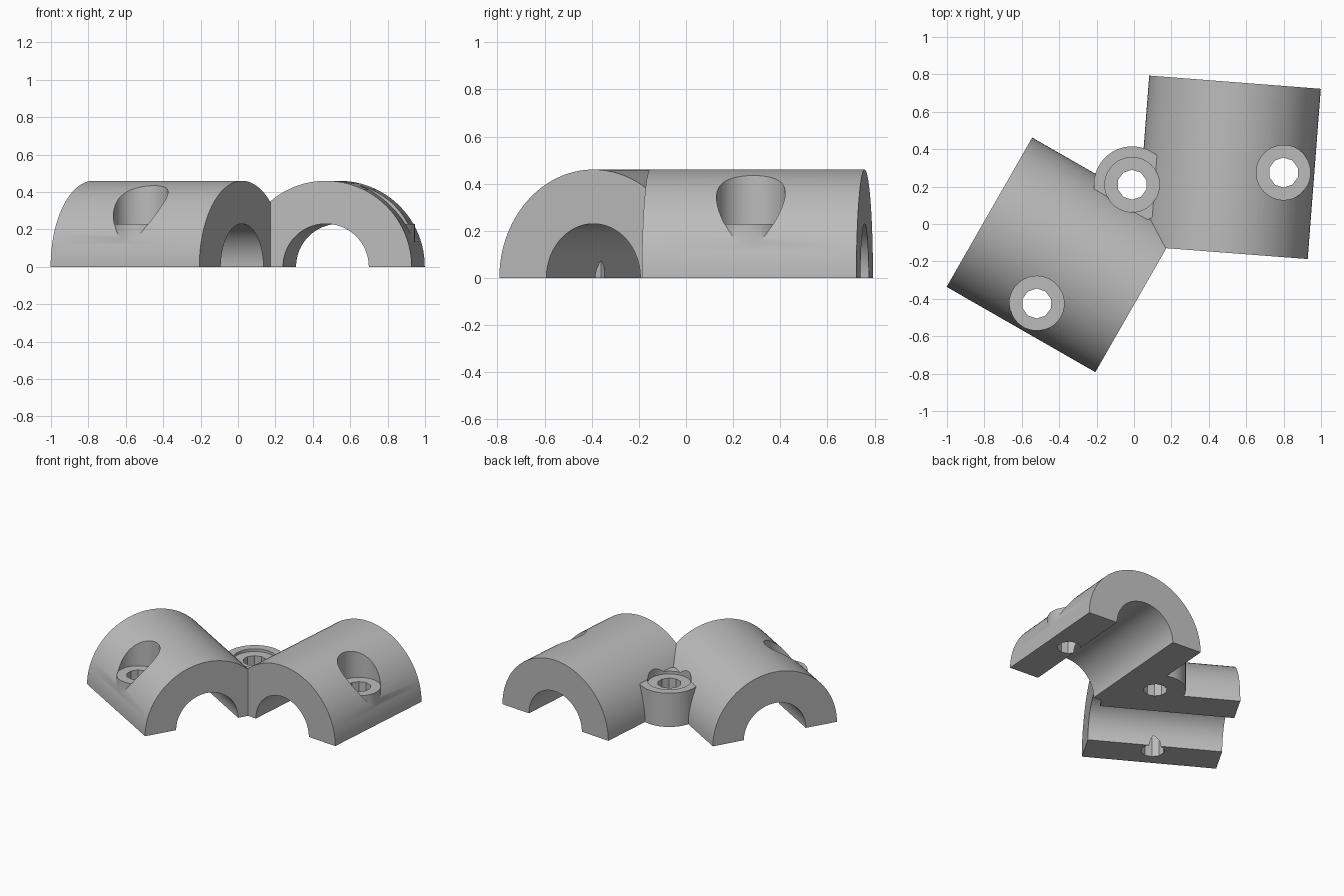
import bpy
import math
from mathutils import Vector

cube = bpy.data.objects.get("Cube")
if cube:
    bpy.data.objects.remove(cube, do_unlink=True)

# One plain colour
grey = bpy.data.materials.new("plain_grey")
grey.use_nodes = True
grey.diffuse_color = (0.5, 0.5, 0.5, 1)
grey.node_tree.nodes["Principled BSDF"].inputs["Base Color"].default_value = (0.5, 0.5, 0.5, 1)


def rod(name, start, end, radius, sides=96):
    """Cylinder running between two points."""
    a, b = Vector(start), Vector(end)
    turn = (b - a).to_track_quat("Z", "Y").to_euler()
    bpy.ops.mesh.primitive_cylinder_add(vertices=sides, radius=radius, depth=(b - a).length,
                                        location=(a + b) / 2, rotation=turn)
    ob = bpy.context.object
    ob.name = name
    ob.data.materials.append(grey)
    return ob


def combine(target, tool, operation):
    """Apply a boolean and discard the tool."""
    tool.hide_render = True
    mod = target.modifiers.new(operation.lower(), "BOOLEAN")
    mod.operation, mod.solver, mod.object = operation, "EXACT", tool
    bpy.context.view_layer.objects.active = target
    bpy.ops.object.modifier_apply(modifier=mod.name)
    bpy.data.objects.remove(tool, do_unlink=True)


OUTER, BORE, HOLE, RECESS = 0.46, 0.23, 0.08, 0.146
# Axis of each clamp arm, from the meeting end outwards
arms = [((0.022, -0.393, 0), (-0.773, 0.063, 0)),
        ((0.47, -0.152, 0), (0.54, 0.758, 0))]
# Screw positions: x, y, boss radius, boss height
screws = [(-0.52, -0.425, 0.145, 0.232),
          (0.80, 0.275, 0.145, 0.232),
          (-0.01, 0.21, 0.205, 0.25)]

# Two arms and three screw bosses joined into one body
body = rod("angled_pipe_clamp", *arms[0], OUTER)
combine(body, rod("right_arm", *arms[1], OUTER), "UNION")
for x, y, radius, height in screws:
    combine(body, rod("boss", (x, y, -0.1), (x, y, height), radius, 64), "UNION")

# Pipe channels
for start, end in arms:
    a, b = Vector(start), Vector(end)
    over = (b - a).normalized() * 0.05
    combine(body, rod("channel", a - over, b + over, BORE), "DIFFERENCE")

# Screw holes and head recesses
for x, y, radius, height in screws:
    combine(body, rod("hole", (x, y, -0.6), (x, y, 0.6), HOLE, 10), "DIFFERENCE")
    combine(body, rod("recess", (x, y, 0.23), (x, y, 0.6), RECESS, 64), "DIFFERENCE")

# Flat underside
bpy.ops.mesh.primitive_cube_add(size=4, location=(0, 0, -2))
combine(body, bpy.context.object, "DIFFERENCE")

# Smooth round walls, crisp rims
body.data.materials.clear()
body.data.materials.append(grey)
bpy.ops.object.select_all(action="DESELECT")
body.select_set(True)
bpy.context.view_layer.objects.active = body
bpy.ops.object.shade_smooth_by_angle(angle=math.radians(30))
